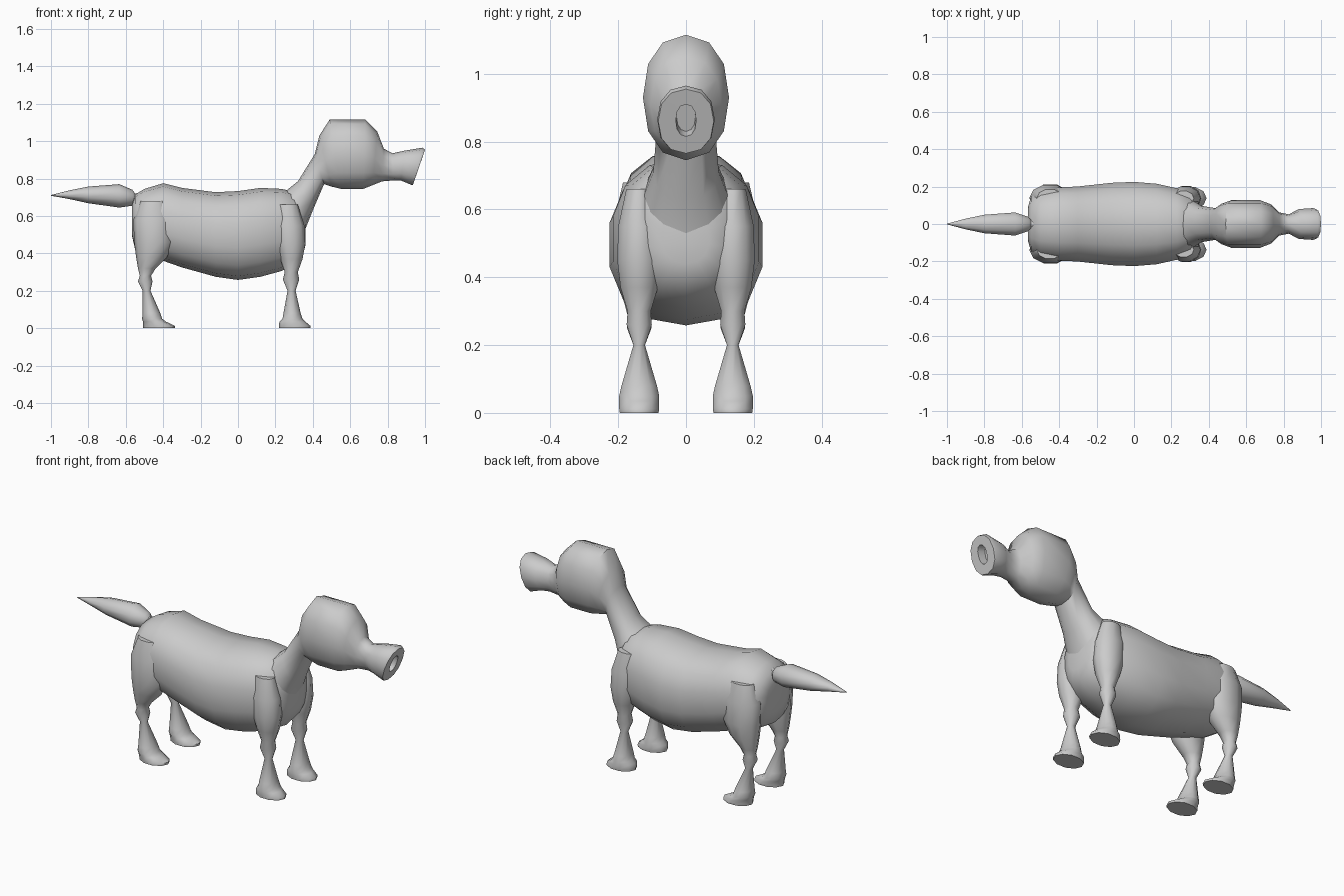
import bpy, bmesh
from math import sin, cos, pi, copysign, radians


def loft(name, rings, y=0.0, n=12, power=1.0):
    """Skin a chain of rings: (low x, low z, high x, high z, half width)."""
    bm = bmesh.new()
    loops = []
    for x1, z1, x2, z2, w in rings:
        loop = []
        for i in range(n):
            a = 2 * pi * i / n
            c = copysign(abs(cos(a)) ** power, cos(a))
            s = copysign(abs(sin(a)) ** power, sin(a))
            t = (1 - c) / 2
            loop.append(bm.verts.new((x1 + (x2 - x1) * t, y + w * s,
                                      z1 + (z2 - z1) * t)))
        loops.append(loop)
    for a, b in zip(loops, loops[1:]):
        for i in range(n):
            j = (i + 1) % n
            bm.faces.new((a[i], a[j], b[j], b[i]))
    bm.faces.new(loops[0])
    bm.faces.new(loops[-1])
    bmesh.ops.recalc_face_normals(bm, faces=bm.faces)
    mesh = bpy.data.meshes.new(name)
    bm.to_mesh(mesh)
    bm.free()
    ob = bpy.data.objects.new(name, mesh)
    bpy.context.collection.objects.link(ob)
    bpy.ops.object.select_all(action='DESELECT')
    ob.select_set(True)
    bpy.context.view_layer.objects.active = ob
    bpy.ops.object.shade_smooth_by_angle(angle=radians(50))
    return ob


# Barrel body: x, bottom z, top z, half width
body = [(-.568, .50, .66, .09), (-.55, .42, .715, .15), (-.50, .39, .745, .185),
        (-.40, .36, .775, .20), (-.30, .325, .75, .205), (-.12, .275, .727, .225),
        (0, .258, .733, .23), (.12, .275, .75, .22), (.23, .305, .745, .195),
        (.30, .34, .73, .165), (.345, .39, .67, .12), (.36, .44, .60, .07)]
loft("body", [(x, lo, x, hi, w) for x, lo, hi, w in body], n=14, power=.85)

# Neck, head and muzzle, ending in a recessed mouth
loft("neck_and_head", [
    (.335, .44, .22, .70, .14), (.36, .53, .27, .745, .125),
    (.40, .63, .32, .785, .097), (.46, .77, .41, .93, .085),
    (.50, .757, .435, 1.03, .108), (.55, .745, .49, 1.115, .127),
    (.67, .745, .68, 1.115, .127), (.72, .765, .745, 1.05, .105),
    (.77, .785, .78, .96, .062), (.83, .79, .825, .935, .052),
    (.87, .79, .895, .95, .080), (.93, .765, .985, .965, .085),
    (.935, .765, 1.0, .955, .082), (.952, .815, .985, .91, .03),
    (.91, .83, .94, .92, .028)], power=.9)

# Tail
loft("tail", [
    (-.50, .66, -.50, .73, .035), (-.55, .68, -.55, .72, .022),
    (-.565, .655, -.565, .74, .04), (-.635, .645, -.635, .77, .065),
    (-.80, .668, -.80, .757, .052), (-.90, .69, -.90, .737, .03),
    (-1.0, .708, -1.0, .712, .002)], n=10)

# Legs: z, back x, front x, half width, inward or outward shift
front_leg = [(.66, .21, .32, .04, .0), (.55, .19, .355, .065, .0),
             (.45, .20, .36, .068, .005), (.37, .225, .345, .058, .0),
             (.30, .25, .32, .036, .0), (.26, .24, .327, .039, .0),
             (.20, .265, .308, .018, .0), (.08, .243, .335, .055, .0),
             (.05, .238, .345, .062, .0), (.035, .222, .36, .062, .0),
             (.012, .218, .388, .062, .0), (.0, .218, .388, .06, .0)]
back_leg = [(.68, -.52, -.38, .05, -.01), (.58, -.56, -.34, .075, .0),
            (.46, -.555, -.34, .078, .0), (.38, -.545, -.38, .065, .0),
            (.32, -.535, -.44, .045, .0), (.28, -.525, -.465, .034, .0),
            (.25, -.535, -.457, .038, .0), (.20, -.51, -.468, .018, .0),
            (.08, -.51, -.415, .055, .0), (.05, -.513, -.405, .062, .0),
            (.035, -.508, -.385, .062, .0), (.012, -.507, -.338, .062, .0),
            (.0, -.507, -.338, .06, .0)]
for side, s in (("right", -1), ("left", 1)):
    for part, rings in (("front_leg", front_leg), ("back_leg", back_leg)):
        loft(f"{part}_{side}", [(b, z, f, z, w) for z, b, f, w, _ in rings],
             y=s * .138, n=10)
